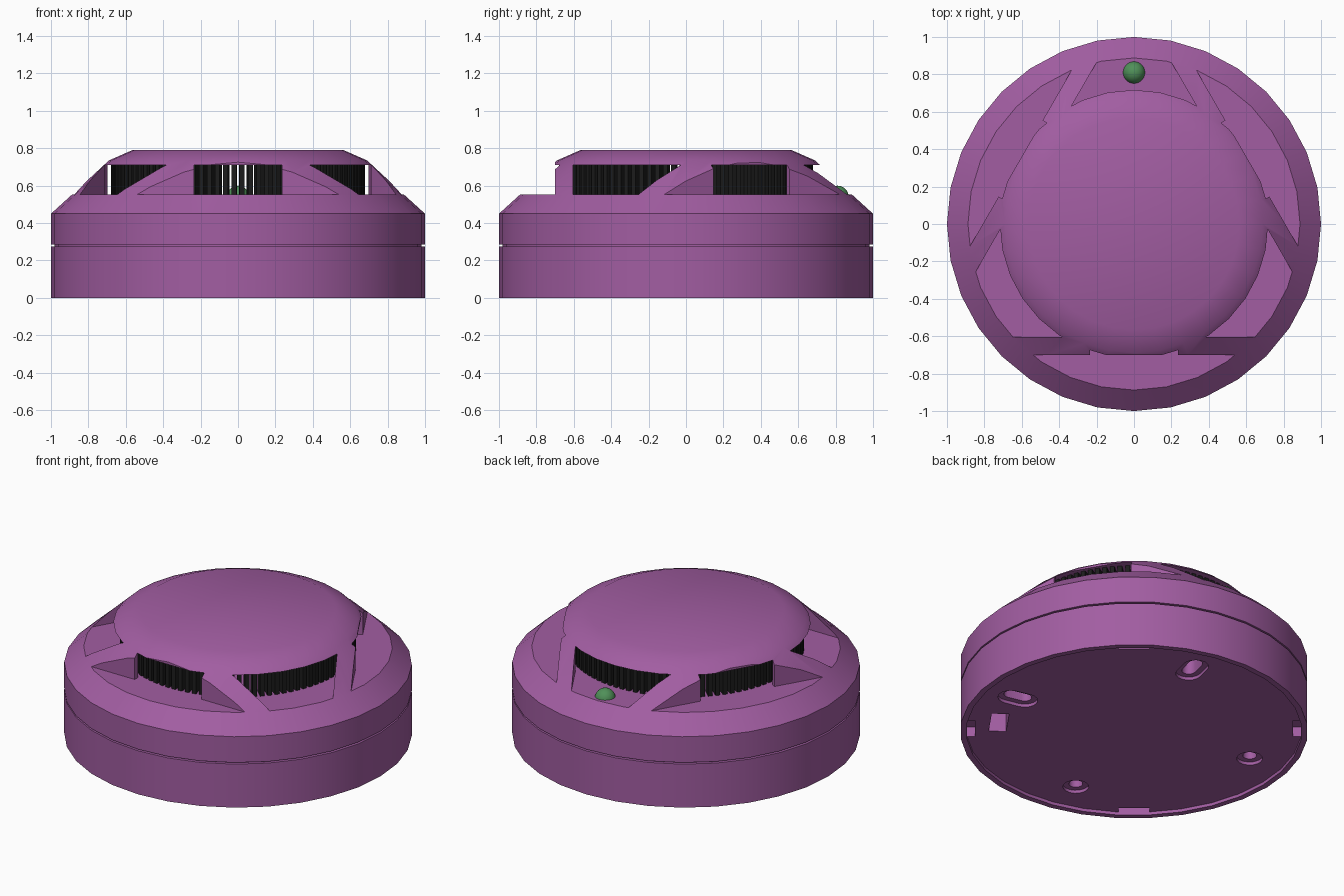
import bpy, bmesh, math
from math import sin, cos, pi, radians

if "Cube" in bpy.data.objects:
    bpy.data.objects.remove(bpy.data.objects["Cube"])

SEG = 32


def material(name, rgb):
    m = bpy.data.materials.new(name)
    m.diffuse_color = (*rgb, 1)
    m.use_nodes = True
    m.node_tree.nodes["Principled BSDF"].inputs["Base Color"].default_value = m.diffuse_color
    return m


PURPLE = material("purple_plastic", (0.36, 0.11, 0.36))
BLACK = material("black_plastic", (0.012, 0.012, 0.012))
GREEN = material("green_lens", (0.08, 0.28, 0.10))


def add_object(name, bm, mat=None):
    bmesh.ops.recalc_face_normals(bm, faces=bm.faces)
    me = bpy.data.meshes.new(name)
    bm.to_mesh(me)
    bm.free()
    ob = bpy.data.objects.new(name, me)
    bpy.context.collection.objects.link(ob)
    if mat:
        me.materials.append(mat)
    return ob


def lathe(name, profile, mat):
    """Revolve (radius, z) points; the first and last lie on the axis."""
    bm = bmesh.new()
    rings = []
    for r, z in profile:
        if r == 0:
            rings.append([bm.verts.new((0, 0, z))] * SEG)
        else:
            rings.append([bm.verts.new((r * cos(2 * pi * i / SEG), r * sin(2 * pi * i / SEG), z))
                          for i in range(SEG)])
    for a, b in zip(rings, rings[1:]):
        for i in range(SEG):
            j = (i + 1) % SEG
            bm.faces.new(list(dict.fromkeys((a[i], a[j], b[j], b[i]))))
    return add_object(name, bm, mat)


def add_prism(bm, pts, z0, z1):
    lo = [bm.verts.new((x, y, z0)) for x, y in pts]
    hi = [bm.verts.new((x, y, z1)) for x, y in pts]
    bm.faces.new(lo[::-1])
    bm.faces.new(hi)
    n = len(pts)
    for i in range(n):
        j = (i + 1) % n
        bm.faces.new((lo[i], lo[j], hi[j], hi[i]))


def rect(angle, r0, r1, half):
    """Rectangle reaching from r0 to r1 along a direction."""
    c, s = cos(angle), sin(angle)
    return [(c * r - s * t, s * r + c * t)
            for r, t in ((r0, -half), (r1, -half), (r1, half), (r0, half))]


def ngon(n, r, start=0.0):
    return [(r * cos(start + 2 * pi * i / n), r * sin(start + 2 * pi * i / n)) for i in range(n)]


def stadium(angle, centre, rad, stretch):
    """Round hole stretched along the radial direction."""
    c, s = cos(angle), sin(angle)
    pts = []
    for end in (1, -1):
        for i in range(9):
            a = -pi / 2 + pi * i / 8
            x, y = centre + end * (stretch + rad * cos(a)), end * rad * sin(a)
            pts.append((c * x - s * y, s * x + c * y))
    return pts


def cut(ob, pts, z0, z1):
    bm = bmesh.new()
    add_prism(bm, pts, z0, z1)
    tool = add_object("cutter", bm)
    mod = ob.modifiers.new("cut", 'BOOLEAN')
    mod.operation = 'DIFFERENCE'
    mod.solver = 'EXACT'
    mod.object = tool
    bpy.context.view_layer.objects.active = ob
    bpy.ops.object.modifier_apply(modifier=mod.name)
    bpy.data.objects.remove(tool)


def smooth(ob, deg=30):
    bpy.ops.object.select_all(action='DESELECT')
    ob.select_set(True)
    bpy.context.view_layer.objects.active = ob
    bpy.ops.object.shade_smooth_by_angle(angle=radians(deg))


# Mounting base with a shallow recess underneath
base = lathe("mounting_base", [(0, 0.02), (0.965, 0.02), (0.965, 0), (1, 0),
                               (1, 0.276), (0, 0.276)], PURPLE)
# Bayonet notches, screw holes, radial slots and cable opening
for k in range(4):
    cut(base, rect(radians(50 + 90 * k), 0.915, 0.962, 0.09), -0.1, 0.08)
for deg, stretch in ((76.5, 0.045), (167.5, 0), (256.5, 0), (347, 0.045)):
    a = radians(deg)
    cut(base, stadium(a, 0.75, 0.075, stretch), -0.1, 0.04)
    cut(base, stadium(a, 0.75, 0.04, stretch), -0.1, 0.15)
cut(base, rect(radians(325), 0.73, 0.83, 0.10), -0.1, 0.2)
smooth(base)

# Upper housing, with a neck that leaves the seam groove
FLOOR, CEIL = 0.552, 0.71
housing = lathe("housing", [(0, 0.27), (0.98, 0.27), (0.98, 0.286), (1, 0.286), (1, 0.45),
                            (0.89, 0.55), (0.69, 0.735), (0.565, 0.79), (0, 0.79)], PURPLE)
walls = [radians(d) for d in (-90, 30, 150)]
# Flat outer faces
for a in walls:
    cut(housing, rect(a, 0.70, 1.3, 1.0), FLOOR, 1.0)
# Sensing chamber: triangle between the walls plus a round core
cut(housing, ngon(3, 1.21, pi / 2), FLOOR, CEIL)
cut(housing, ngon(SEG, 0.712), FLOOR, CEIL)
# Windows in the flat faces
for a in walls:
    cut(housing, rect(a, 0.5, 0.8, 0.235), FLOOR, CEIL)
smooth(housing)

# Ring of black fins around the chamber
bm = bmesh.new()
FINS = 96
for i in range(FINS):
    add_prism(bm, rect(2 * pi * (i + 0.5) / FINS, 0.60, 0.68, 0.013), FLOOR - 0.004, CEIL + 0.004)
add_object("fin_grille", bm, BLACK)

# Indicator lamp
bm = bmesh.new()
bmesh.ops.create_uvsphere(bm, u_segments=24, v_segments=12, radius=0.06)
bmesh.ops.translate(bm, verts=bm.verts, vec=(0, 0.81, 0.54))
smooth(add_object("indicator_lamp", bm, GREEN), 60)
